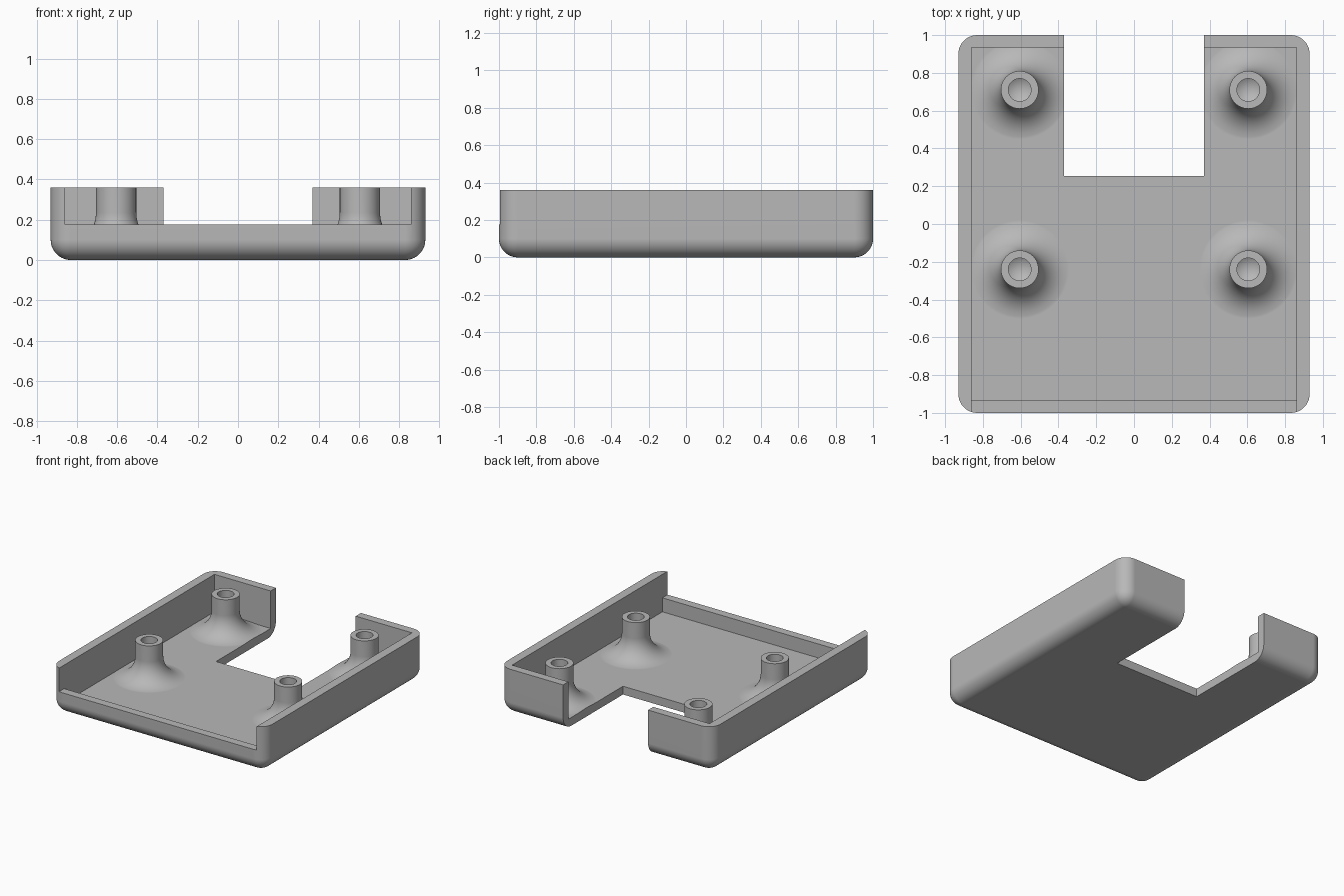
import bpy, bmesh, math
from mathutils import Vector

cube = bpy.data.objects.get("Cube")
if cube:
    bpy.data.objects.remove(cube, do_unlink=True)

# Main dimensions
HALF_X, HALF_Y, HEIGHT = 0.93, 1.0, 0.36
IN_X, IN_Y, FLOOR = 0.86, 0.935, 0.065
ROUND = 0.1
POST_R, HOLE_R, FLARE = 0.1, 0.06, 0.17

grey = bpy.data.materials.new("plain_grey")
grey.use_nodes = True
grey.diffuse_color = (0.48, 0.48, 0.48, 1)
grey.node_tree.nodes["Principled BSDF"].inputs["Base Color"].default_value = (0.48, 0.48, 0.48, 1)


def add_object(name, bm):
    bmesh.ops.recalc_face_normals(bm, faces=bm.faces)
    mesh = bpy.data.meshes.new(name)
    bm.to_mesh(mesh)
    bm.free()
    mesh.materials.append(grey)
    obj = bpy.data.objects.new(name, mesh)
    bpy.context.collection.objects.link(obj)
    return obj


def box_mesh(low, high):
    bm = bmesh.new()
    bmesh.ops.create_cube(bm, size=1)
    low, high = Vector(low), Vector(high)
    for v in bm.verts:
        v.co = (low + high) / 2 + v.co * (high - low)
    return bm


def box(name, low, high):
    return add_object(name, box_mesh(low, high))


def lathe(name, profile, centre, steps=48):
    """Closed solid turned round z from (radius, height) points."""
    bm = bmesh.new()
    verts = [bm.verts.new((r, 0, z)) for r, z in profile]
    edges = [bm.edges.new(pair) for pair in zip(verts, verts[1:])]
    bmesh.ops.spin(bm, geom=verts + edges, axis=(0, 0, 1), cent=(0, 0, 0),
                   angle=math.tau, steps=steps)
    bmesh.ops.remove_doubles(bm, verts=bm.verts, dist=0.0001)
    bmesh.ops.translate(bm, verts=bm.verts, vec=(*centre, 0))
    return add_object(name, bm)


def combine(target, tool, operation):
    """Apply a boolean and discard the tool."""
    mod = target.modifiers.new("boolean", 'BOOLEAN')
    mod.operation, mod.solver, mod.object = operation, 'EXACT', tool
    bpy.context.view_layer.update()
    graph = bpy.context.evaluated_depsgraph_get()
    mesh = bpy.data.meshes.new_from_object(target.evaluated_get(graph))
    target.modifiers.clear()
    target.data = mesh
    bpy.data.objects.remove(tool, do_unlink=True)


# Outer shell: block with rounded upright and bottom edges
bm = box_mesh((-HALF_X, -HALF_Y, 0), (HALF_X, HALF_Y, HEIGHT))
rounded = [e for e in bm.edges if min(v.co.z for v in e.verts) < 0.01]
bmesh.ops.bevel(bm, geom=rounded, offset=ROUND, segments=10, profile=0.5, affect='EDGES')
tray = add_object("tray", bm)

# Hollow interior
combine(tray, box("interior", (-IN_X, -IN_Y, FLOOR), (IN_X, IN_Y, 1)), 'DIFFERENCE')

# Four flared posts with blind, cone-ended screw holes
flare = []
for i in range(13):
    a = math.pi / 2 * i / 12
    flare.append((POST_R + FLARE * (1 - math.cos(a)), FLOOR + FLARE * (1 - math.sin(a))))
flare.reverse()
base = FLOOR - 0.006
post = [(0, HEIGHT), (POST_R, HEIGHT)] + flare[::-1]
post = [(0, HEIGHT), (POST_R, HEIGHT)] + sorted(flare, key=lambda p: -p[1])
post[-1] = (POST_R + FLARE, FLOOR - 0.001)
post += [(POST_R + FLARE, base), (0, base)]
hole = [(0, 0.5), (HOLE_R, 0.5), (HOLE_R, 0.13), (0, 0.095)]

centres = [(x, y) for x in (-0.605, 0.605) for y in (-0.24, 0.71)]
for centre in centres:
    combine(tray, lathe("post", post, centre), 'UNION')
for centre in centres:
    combine(tray, lathe("hole", hole, centre), 'DIFFERENCE')

# Rear notch through wall and floor, then lowered front wall
combine(tray, box("notch", (-0.37, 0.255, -0.5), (0.37, 1.5, 1)), 'DIFFERENCE')
combine(tray, box("front_opening", (-IN_X, -1.5, 0.175), (IN_X, -0.9, 1)), 'DIFFERENCE')

# Smooth shading with crisp corners
bpy.ops.object.select_all(action='DESELECT')
tray.select_set(True)
bpy.context.view_layer.objects.active = tray
bpy.ops.object.shade_smooth_by_angle(angle=math.radians(30))
weighted = tray.modifiers.new("weighted_normals", 'WEIGHTED_NORMAL')
weighted.keep_sharp = True
